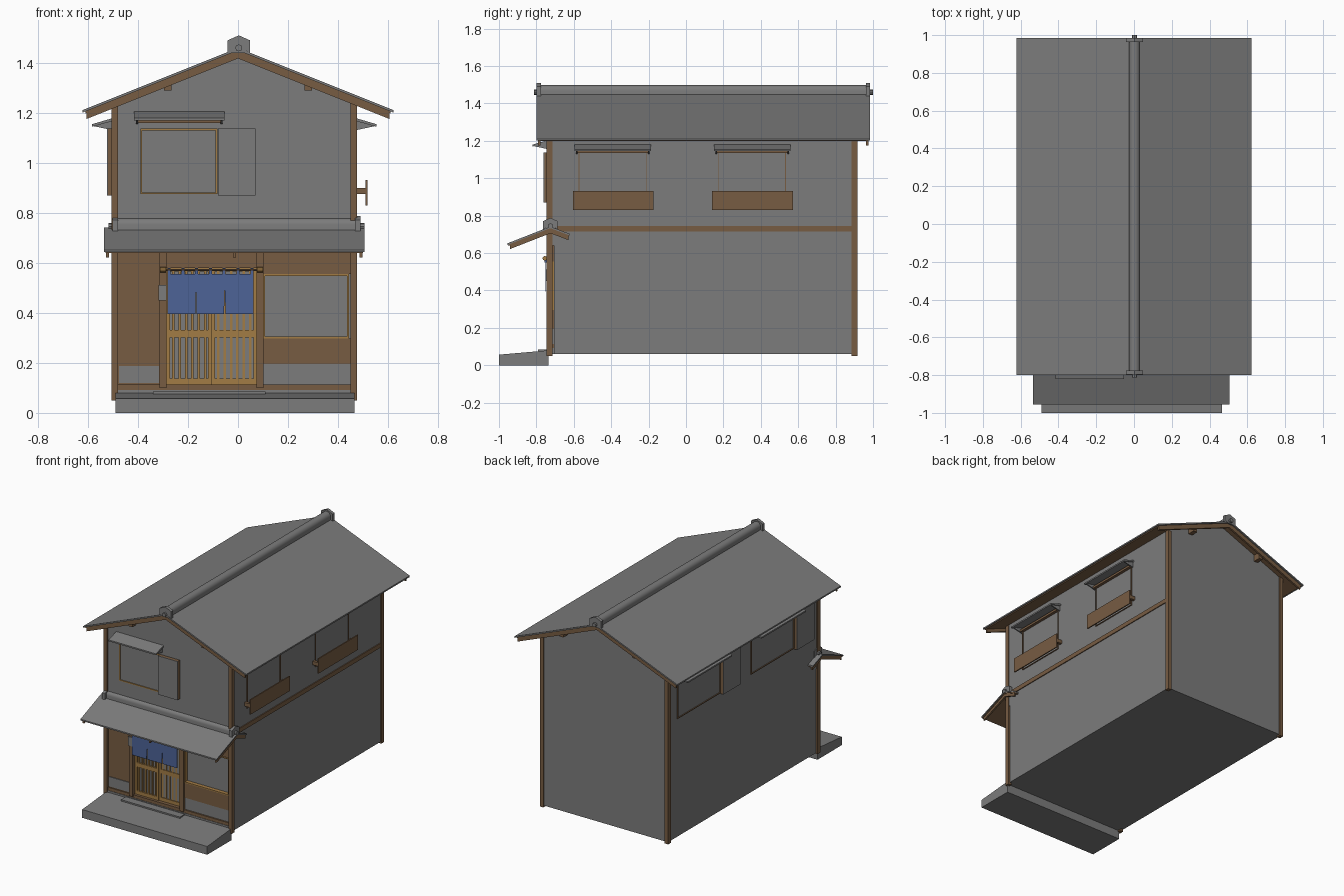
import bpy, bmesh, math
from mathutils import Vector

if "Cube" in bpy.data.objects:
    bpy.data.objects.remove(bpy.data.objects["Cube"])


def material(name, r, g, b):
    m = bpy.data.materials.new(name)
    m.diffuse_color = (r, g, b, 1)
    m.use_nodes = True
    m.node_tree.nodes["Principled BSDF"].inputs["Base Color"].default_value = m.diffuse_color
    return m


GRAY = material("plaster_gray", 0.2, 0.2, 0.2)
BROWN = material("dark_wood", 0.185, 0.107, 0.055)
GOLD = material("light_wood", 0.36, 0.2, 0.06)
BLUE = material("indigo_cloth", 0.075, 0.125, 0.31)


def prism(name, mat, axis, pts, a, b):
    """Extrude a profile along axis x (pts are y,z) or y (pts are x,z)."""
    bm = bmesh.new()
    place = (lambda p, t: (t, p[0], p[1])) if axis == 'x' else (lambda p, t: (p[0], t, p[1]))
    lo = [bm.verts.new(place(p, a)) for p in pts]
    hi = [bm.verts.new(place(p, b)) for p in pts]
    bm.faces.new(lo)
    bm.faces.new(hi)
    n = len(pts)
    for i in range(n):
        j = (i + 1) % n
        bm.faces.new((lo[i], lo[j], hi[j], hi[i]))
    bmesh.ops.recalc_face_normals(bm, faces=bm.faces)
    me = bpy.data.meshes.new(name)
    bm.to_mesh(me)
    bm.free()
    me.materials.append(mat)
    ob = bpy.data.objects.new(name, me)
    bpy.context.collection.objects.link(ob)
    return ob


def box(name, mat, x0, x1, y0, y1, z0, z1):
    return prism(name, mat, 'y', [(x0, z0), (x1, z0), (x1, z1), (x0, z1)], y0, y1)


# Wall frames: a runs along the wall, d points outward
FRONT, RIGHT, LEFT = -0.735, 0.468, -0.498


def wall_box(name, mat, side, a0, a1, d0, d1, z0, z1):
    if side == 'front':
        return box(name, mat, a0, a1, FRONT - d1, FRONT - d0, z0, z1)
    if side == 'right':
        return box(name, mat, RIGHT + d0, RIGHT + d1, a0, a1, z0, z1)
    return box(name, mat, LEFT - d1, LEFT - d0, a0, a1, z0, z1)


def wall_prism(name, mat, side, pts, a0, a1):
    axis = 'x' if side == 'front' else 'y'
    f = {'front': lambda d: FRONT - d, 'right': lambda d: RIGHT + d, 'left': lambda d: LEFT - d}[side]
    return prism(name, mat, axis, [(f(d), z) for d, z in pts], a0, a1)


def frame(name, mat, side, a0, a1, z0, z1, w, d0, d1):
    wall_box(name + "_bottom", mat, side, a0, a1, d0, d1, z0, z0 + w)
    wall_box(name + "_top", mat, side, a0, a1, d0, d1, z1 - w, z1)
    wall_box(name + "_start", mat, side, a0, a0 + w, d0, d1, z0 + w, z1 - w)
    wall_box(name + "_end", mat, side, a1 - w, a1, d0, d1, z0 + w, z1 - w)


def awning(side, a0, a1, z):
    wall_prism(side + "_awning", GRAY, side, [(0, z), (0.085, z - .025), (0.085, z - .035), (0, z - .012)], a0, a1)
    wall_box(side + "_awning_rail", BROWN, side, a0 + .01, a1 - .01, 0, .02, z - .045, z - .03)
    for a in (a0 + .008, a1 - .016):
        wall_prism(side + "_awning_bracket", GRAY, side, [(0, z - .01), (.08, z - .033), (0, z - .05)], a, a + .008)


def shutter_box(side, a0, a1):
    wall_box(side + "_shutter_box", BROWN, side, a0, a1, 0, .022, .87, 1.137)
    wall_box(side + "_shutter_face", GRAY, side, a0, a1, .022, .026, .87, 1.137)


# Main walls
def roof_z(x):
    return 1.458 - 0.4 * abs(x)


def gable(z0):
    return [(LEFT, z0), (RIGHT, z0), (RIGHT, roof_z(RIGHT) - .012), (0, 1.446), (LEFT, roof_z(LEFT) - .012)]


prism("main_walls", GRAY, 'y', gable(.06), -0.705, .908)
prism("upper_front_wall", GRAY, 'y', gable(.64), FRONT, -0.705)

# Corner posts and side beam
for x0 in (-0.505, 0.449):
    for y0 in (-0.745, 0.885):
        box("corner_post", BROWN, x0, x0 + .026, y0, y0 + .031, .05, 1.25)
box("side_beam", BROWN, .44, .474, -0.72, .89, .715, .745)

# Main roof: tile sheet, wooden underside, gable boards
for s in (1, -1):
    def band(x1, top, bot):
        return [(0, 1.46 - top), (s * x1, 1.46 - .4 * x1 - top), (s * x1, 1.46 - .4 * x1 - bot), (0, 1.46 - bot)]
    prism("roof_tiles", GRAY, 'y', band(.622, 0, .01), -0.80, .985)
    prism("roof_underside", BROWN, 'y', band(.61, .01, .018), -0.79, .975)
    for y in (-0.79, .962):
        prism("gable_board", BROWN, 'y', band(.605, .01, .042), y, y + .013)
    xs = sorted((s * .265, s * .295))
    box("purlin", BROWN, xs[0], xs[1], -0.775, .96, 1.29, 1.335)


# Ridges: round tile on a base with end caps
def ridge(name, axis, c, z, a, b, r, nub):
    arc = [(c + r * math.cos(t * math.pi / 10), z + .008 + r * math.sin(t * math.pi / 10)) for t in range(11)]
    ob = prism(name + "_tile", GRAY, axis, [(c - r, z - .02)] + arc[::-1] + [(c + r, z - .02)], a, b)
    bpy.context.view_layer.objects.active = ob
    ob.select_set(True)
    bpy.ops.object.shade_smooth_by_angle(angle=math.radians(30))
    ob.select_set(False)
    k = r / .03
    cap = [(-.045, -.022), (-.045, .03), (0, .05), (.045, .03), (.045, -.022), (.02, -.005), (-.02, -.005)]
    for e, sgn in ((a, 1), (b, -1)):
        prism(name + "_cap", GRAY, axis, [(c + k * u, z + k * v) for u, v in cap], e, e + sgn * .022)
        disc = [(c + .014 * math.cos(i * math.pi / 4), z + .014 * math.sin(i * math.pi / 4)) for i in range(8)]
        prism(name + "_end_disc", GRAY, axis, disc, e - sgn * nub, e + sgn * .03)


ridge("roof_ridge", 'y', .003, 1.46, -0.798, .985, .03, .015)
ridge("canopy_ridge", 'x', -0.725, .745, -0.502, .49, .026, .015)

# Street canopy
for y1, z1 in ((-0.955, .652), (-0.622, .703)):
    def sheet(top, bot, f=1):
        y, z = -0.725 + (y1 + .725) * f, .742 + (z1 - .742) * f
        return [(-0.725, .742 - top), (y, z - top), (y, z - bot), (-0.725, .742 - bot)]
    prism("canopy_tiles", GRAY, 'x', sheet(0, .009), -0.535, .505)
    prism("canopy_underside", BROWN, 'x', sheet(.009, .016, .97), -0.53, .50)
    for x in (-0.527, -0.02, .485):
        prism("canopy_rafter", BROWN, 'x', sheet(.009, .036, .94), x, x + .012)

# Upper front window
frame("front_window", GOLD, 'front', -0.39, -0.082, .875, 1.137, .007, 0, .006)
shutter_box('front', -0.08, .07)
awning('front', -0.415, -0.053, 1.205)

# Right side windows with balcony boards
for y in (-0.605, .14):
    frame("right_window", BROWN, 'right', y + .03, y + .395, .85, 1.15, .005, 0, .006)
    wall_box("balcony_board", BROWN, 'right', y, y + .432, .042, .05, .83, .932)
    for a in (y + .005, y + .407):
        wall_box("balcony_arm", BROWN, 'right', a, a + .02, 0, .045, .875, .9)
    awning('right', y + .01, y + .418, 1.18)

# Left side windows with shutter boxes
for y in (.15, -0.655):
    frame("left_window", BROWN, 'left', y + .192, y + .66, .875, 1.137, .006, 0, .006)
    shutter_box('left', y, y + .19)
    awning('left', y + .18, y + .665, 1.18)

# Front step and sills
prism("front_step", GRAY, 'x', [(-1, 0), (-1, .057), (-0.735, .08), (-0.735, 0)], -0.49, .465)
box("door_stone", GRAY, -0.34, .11, -0.79, -0.70, .06, .085)
box("wall_sill_stone", GRAY, -0.48, .452, -0.738, -0.70, .06, .092)
box("wall_sill_wood", BROWN, -0.48, .452, -0.735, -0.70, .092, .113)

# Lower facade woodwork
box("left_panel", BROWN, -0.48, -0.31, -0.728, -0.70, .113, .65)
box("left_base_panel", GRAY, -0.475, -0.315, -0.733, -0.70, .12, .187)
box("lintel_board", BROWN, -0.31, .452, -0.73, -0.70, .58, .66)
for x in (-0.313, .074):
    box("door_post", BROWN, x, x + .028, -0.742, -0.70, .1, .65)
box("nameplate", GRAY, -0.317, -0.285, -0.748, -0.735, .45, .512)

# Shop window on the right
box("window_apron", BROWN, .10, .452, -0.73, -0.70, .195, .297)
box("right_base_panel", GRAY, .10, .452, -0.725, -0.70, .113, .195)
frame("shop_window", GOLD, 'front', .10, .444, .297, .556, .008, -.03, -.003)
box("window_head", BROWN, .10, .452, -0.727, -0.70, .556, .58)

# Lattice sliding doors
for i, x in enumerate((-0.285, -0.105)):
    d = -.018 - .006 * i
    frame("sliding_door", GOLD, 'front', x, x + .18, .113, .58, .014, -.033, d)
    wall_box("door_rail", GOLD, 'front', x, x + .18, -.033, d, .302, .332)
    wall_box("door_foot", GOLD, 'front', x, x + .18, -.033, d, .113, .138)
    for k in range(1, 7):
        c = x + .18 * k / 7
        wall_box("door_bar", GOLD, 'front', c - .005, c + .005, -.033, d - .003, .12, .57)

# Split curtain with rod
cloth = [(-0.282, .555), (-0.282, .395), (-0.171, .395), (-0.168, .525), (-0.165, .395), (-0.056, .395),
         (-0.053, .49), (-0.049, .395), (.062, .395), (.062, .555)]
prism("curtain", BLUE, 'y', cloth, -0.752, -0.748)
for k in range(7):
    x = -0.275 + k * .055
    box("curtain_loop", BLUE, x - .006, x + .006, -0.757, -0.745, .55, .58)


def round_rod(name, mat, x0, x1, r):
    pts = [(-0.755 + r * math.cos(i * math.pi / 5), .572 + r * math.sin(i * math.pi / 5)) for i in range(10)]
    prism(name, mat, 'x', pts, x0, x1)


round_rod("curtain_rod", BROWN, -0.305, .09, .004)
for x in (-0.312, .075):
    round_rod("rod_knob", GOLD, x, x + .024, .012)
